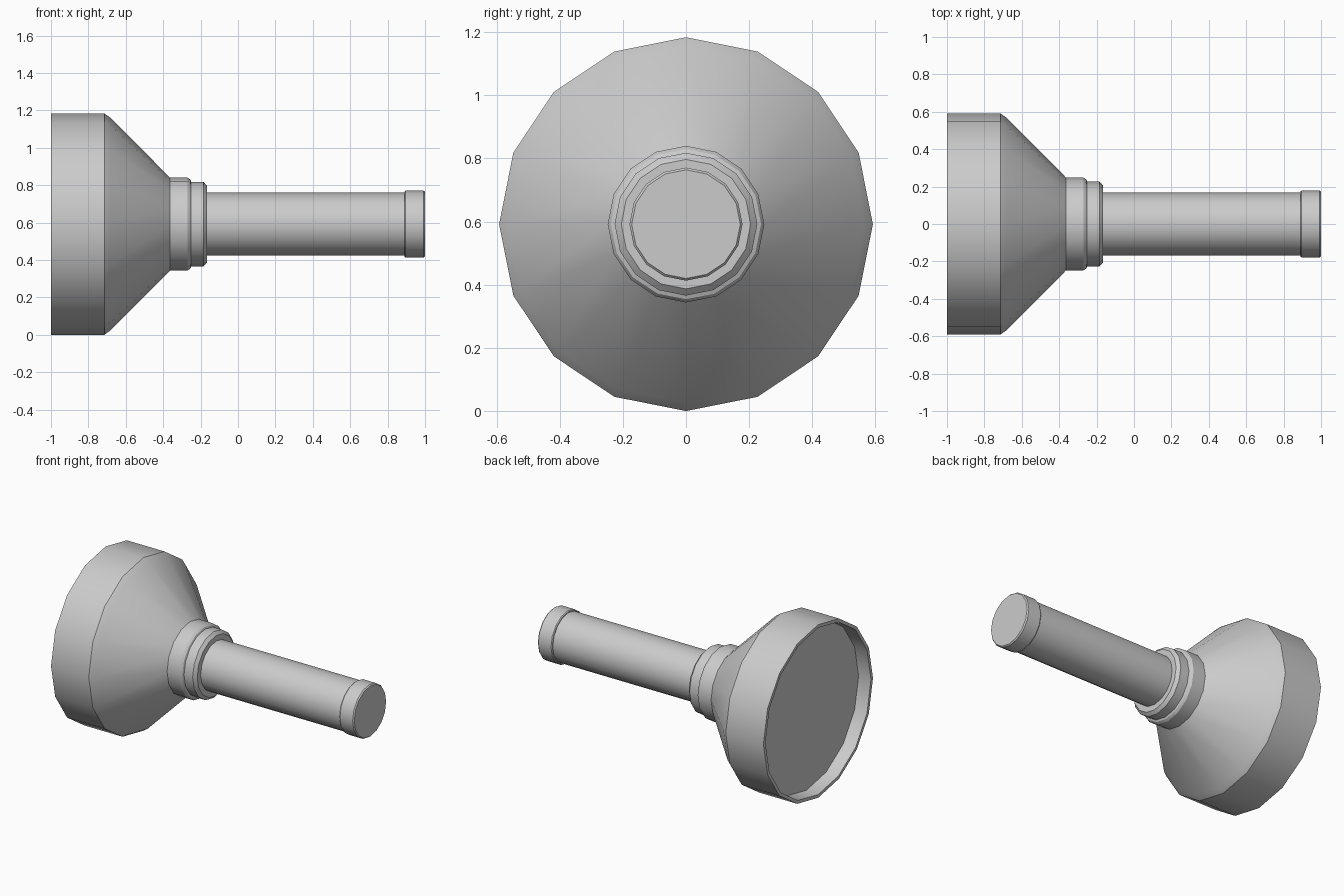
import bpy, bmesh, math

if "Cube" in bpy.data.objects:
    bpy.data.objects.remove(bpy.data.objects["Cube"])

SIDES = 16
AXIS_Z = 0.592


def lathe(name, profile, cap_start=False, cap_end=False):
    """Turn (x, radius) points around the horizontal centre line."""
    bm = bmesh.new()
    rings = []
    for x, r in profile:
        rings.append([bm.verts.new((x, r * math.sin(2 * math.pi * i / SIDES),
                                    AXIS_Z + r * math.cos(2 * math.pi * i / SIDES)))
                      for i in range(SIDES)])
    for a, b in zip(rings, rings[1:]):
        for i in range(SIDES):
            j = (i + 1) % SIDES
            bm.faces.new((a[i], b[i], b[j], a[j]))
    if cap_start:
        bm.faces.new(rings[0])
    if cap_end:
        bm.faces.new(rings[-1][::-1])
    if len(rings) > 1:
        bmesh.ops.recalc_face_normals(bm, faces=bm.faces)
    mesh = bpy.data.meshes.new(name)
    bm.to_mesh(mesh)
    bm.free()
    obj = bpy.data.objects.new(name, mesh)
    bpy.context.collection.objects.link(obj)
    bpy.ops.object.select_all(action='DESELECT')
    obj.select_set(True)
    bpy.context.view_layer.objects.active = obj
    bpy.ops.object.shade_smooth_by_angle(angle=math.radians(30))
    return obj


# Flared head with a thin rim and a recess closed by the flat lens
lathe("lamp_head", [(-0.91, 0.565), (-1.0, 0.57), (-1.0, 0.592), (-0.715, 0.592),
                    (-0.68, 0.567), (-0.363, 0.248)], cap_start=True, cap_end=True)

# Stepped collar between head and handle
lathe("collar", [(-0.363, 0.235), (-0.363, 0.248), (-0.27, 0.248), (-0.255, 0.238),
                 (-0.25, 0.226), (-0.185, 0.226), (-0.165, 0.205), (-0.165, 0.16)],
      cap_start=True, cap_end=True)

# Handle tube
lathe("handle", [(-0.18, 0.168), (0.90, 0.168)], cap_start=True, cap_end=True)

# Bevelled end cap
lathe("end_cap", [(0.89, 0.165), (0.89, 0.174), (0.896, 0.179), (0.992, 0.179),
                  (1.0, 0.172)], cap_start=True, cap_end=True)
